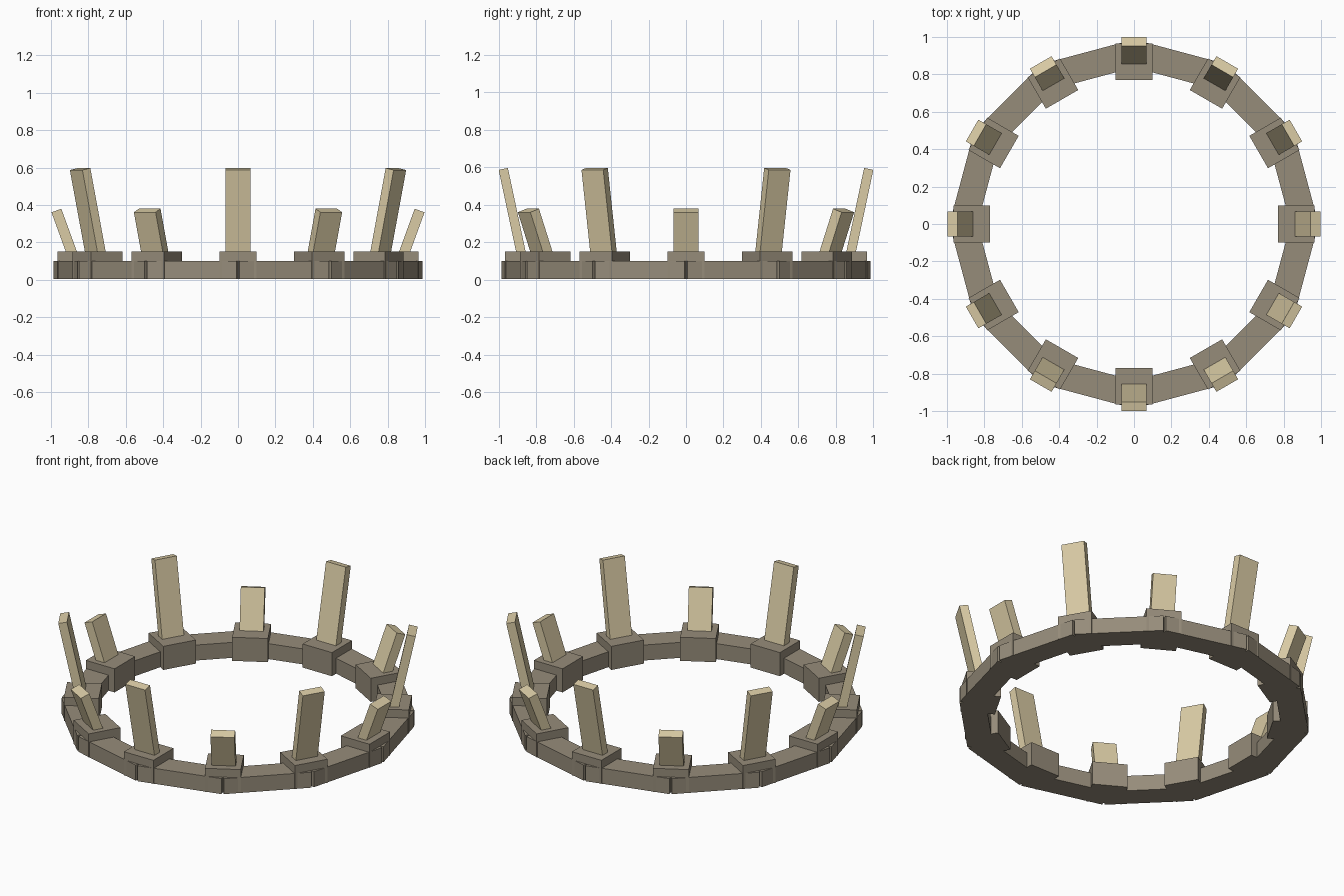
import bpy
import bmesh
from math import radians
from mathutils import Matrix, Vector

default = bpy.data.objects.get("Cube")
if default:
    bpy.data.objects.remove(default, do_unlink=True)


def make_material(name, colour):
    mat = bpy.data.materials.new(name)
    mat.use_nodes = True
    mat.diffuse_color = colour
    mat.node_tree.nodes["Principled BSDF"].inputs["Base Color"].default_value = colour
    return mat


stone = make_material("grey brown stone", (0.305, 0.262, 0.195, 1))
bone = make_material("pale tan", (0.70, 0.60, 0.375, 1))


def add_box(name, size, matrix, mat):
    """Box of the given size placed by a matrix."""
    bm = bmesh.new()
    bmesh.ops.create_cube(bm, size=1, matrix=matrix @ Matrix.Diagonal((*size, 1)))
    mesh = bpy.data.meshes.new(name)
    bm.to_mesh(mesh)
    bm.free()
    mesh.materials.append(mat)
    obj = bpy.data.objects.new(name, mesh)
    bpy.context.collection.objects.link(obj)


def around(degrees):
    """Turn about the vertical axis; zero is the front, with +y pointing inward."""
    return Matrix.Rotation(radians(degrees), 4, "Z")


def spike_matrix(top_radius, top_z, length, tilt):
    """Outward-leaning frame hung from the centre of the spike's top."""
    top = Matrix.Translation((0, -top_radius, top_z))
    lean = Matrix.Rotation(radians(tilt), 4, "X")
    return top @ lean @ Matrix.Translation((0, 0, -length / 2))


COUNT = 12
STEP = 360 / COUNT

for i in range(COUNT):
    turn = around(i * STEP)

    # Straight ring beam between two neighbouring blocks
    beam = around((i + 0.5) * STEP) @ Matrix.Translation((0, -0.881, 0.0525))
    add_box(f"ring_beam_{i + 1}", (0.496, 0.145, 0.095), beam, stone)

    # Block covering each joint
    block = turn @ Matrix.Translation((0, -0.867, 0.0775))
    add_box(f"joint_block_{i + 1}", (0.2, 0.195, 0.145), block, stone)

    # Alternating tall and short spikes leaning outward
    if i % 2 == 0:
        place, length, thick, kind = spike_matrix(0.975, 0.592, 0.48, 12), 0.48, 0.05, "tall"
    else:
        place, length, thick, kind = spike_matrix(0.971, 0.37, 0.26, 20), 0.26, 0.056, "short"
    add_box(f"{kind}_spike_{i + 1}", (0.134, thick, length), turn @ place, bone)
